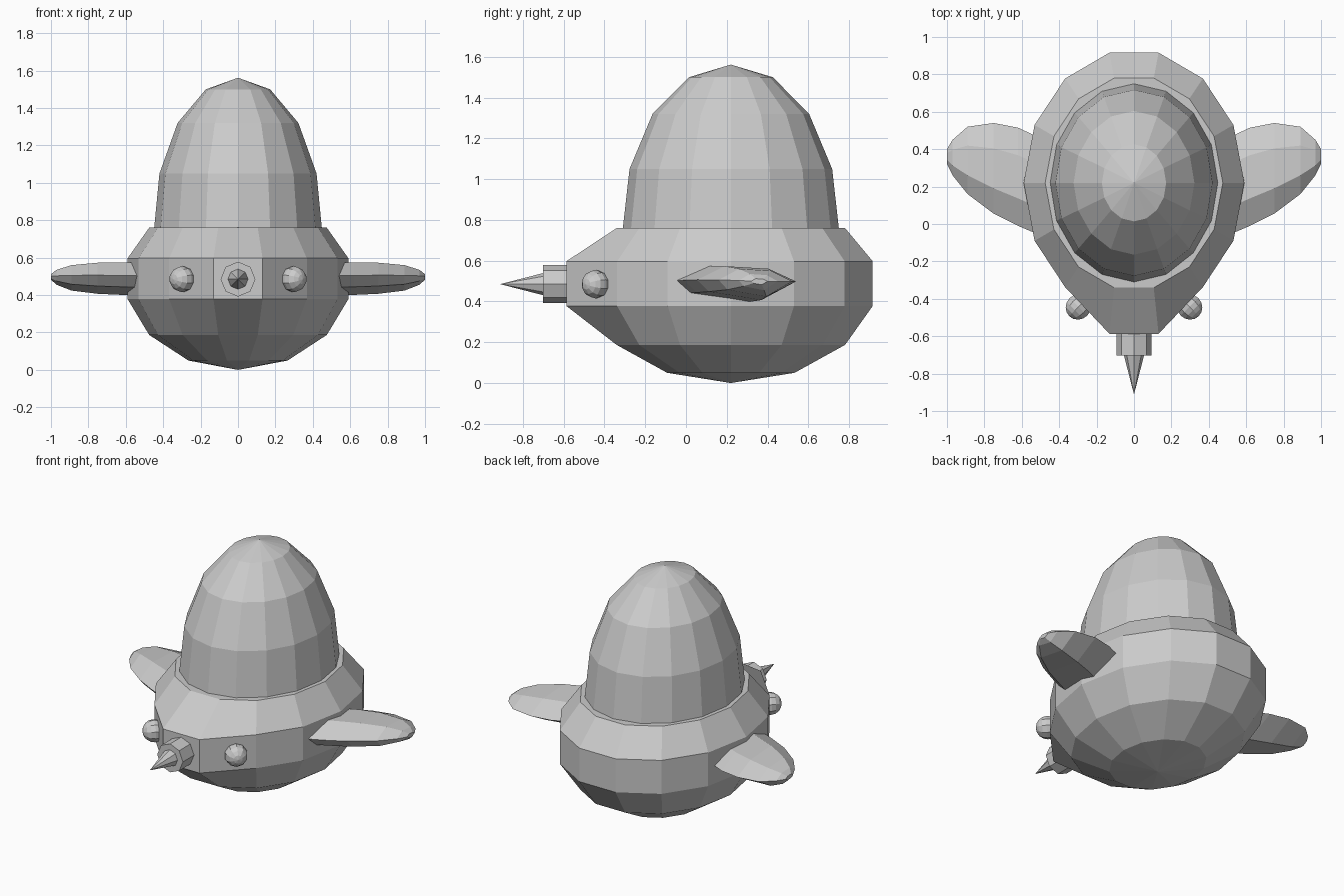
import bpy, bmesh, math
from mathutils import Matrix, Vector

if "Cube" in bpy.data.objects:
    bpy.data.objects.remove(bpy.data.objects["Cube"])

CY = 0.22          # centre of the hull along y
OVAL = 1.21        # hull length / width


def finish(name, bm):
    bmesh.ops.recalc_face_normals(bm, faces=bm.faces)
    me = bpy.data.meshes.new(name)
    bm.to_mesh(me)
    bm.free()
    ob = bpy.data.objects.new(name, me)
    bpy.context.collection.objects.link(ob)
    return ob


def loft(bm, rings):
    """Skin between closed rings of points; single-point rings become poles."""
    vs = [[bm.verts.new(p) for p in r] for r in rings]
    for a, b in zip(vs, vs[1:]):
        n = max(len(a), len(b))
        for i in range(n):
            j = (i + 1) % n
            if len(a) == 1:
                bm.faces.new((a[0], b[i], b[j]))
            elif len(b) == 1:
                bm.faces.new((a[i], a[j], b[0]))
            else:
                bm.faces.new((a[i], a[j], b[j], b[i]))
    for end in (vs[0], vs[-1]):
        if len(end) > 2:
            bm.faces.new(end)
    return vs


def oval_ring(rx, ry, z, n):
    if rx == 0:
        return [(0, CY, z)]
    return [(rx * math.cos(2 * math.pi * i / n),
             CY + ry * math.sin(2 * math.pi * i / n), z) for i in range(n)]


# Hull: 14-sided bowl with a vertical band, drawn out to a prow at the front
bm = bmesh.new()
profile = [(0, 0), (0.265, 0.05), (0.475, 0.187), (0.59, 0.378), (0.59, 0.597), (0.475, 0.76)]
rings = loft(bm, [oval_ring(r, r * OVAL, z, 14) for r, z in profile])
for ring in rings[3:5]:
    for v in ring:
        if v.co.y < -0.42:
            v.co.y = -0.587
finish("hull", bm)

# Dome: 16-sided
bm = bmesh.new()
dome = [(0.45, 0.532, 0.74), (0.42, 0.497, 1.05), (0.323, 0.384, 1.32), (0.172, 0.206, 1.5), (0, 0, 1.562)]
loft(bm, [oval_ring(rx, ry, z, 16) for rx, ry, z in dome])
finish("dome", bm)

# Side fins: flattened six-sided sections swept outward, mirrored
# each station: x, front y, back y, middle z, half thickness
stations = [(0.48, -0.07, 0.45, 0.485, 0.088), (0.62, -0.01, 0.515, 0.487, 0.086),
            (0.75, 0.055, 0.54, 0.49, 0.083), (0.89, 0.16, 0.52, 0.492, 0.068),
            (0.97, 0.26, 0.45, 0.495, 0.04), (1.0, 0.32, 0.40, 0.497, 0.015)]
section = [(0, 0.2), (0.28, 1), (0.72, 0.85), (1, 0.1), (0.65, -1), (0.12, -0.5)]
for name, side in (("right_fin", 1), ("left_fin", -1)):
    bm = bmesh.new()
    loft(bm, [[(side * x, y0 + (y1 - y0) * t, zc + h * s) for t, s in section]
              for x, y0, y1, zc, h in stations])
    finish(name, bm)

# Eyes: small balls with their poles facing out of the band
for name, side in (("right_eye", 1), ("left_eye", -1)):
    bm = bmesh.new()
    turn = Vector((side * 0.7, -0.7, 0)).to_track_quat('Z', 'Y').to_matrix().to_4x4()
    bmesh.ops.create_uvsphere(bm, u_segments=10, v_segments=8, radius=0.07,
                              matrix=Matrix.Translation((side * 0.297, -0.443, 0.485)) @ turn)
    finish(name, bm)


def nose_ring(r, y):
    return [(r * math.cos(i * math.pi / 4), y, 0.485 + r * math.sin(i * math.pi / 4)) for i in range(8)]


# Nose socket and spike: eight-sided
bm = bmesh.new()
loft(bm, [nose_ring(0.093, -0.5), nose_ring(0.093, -0.702)])
finish("nose_socket", bm)
bm = bmesh.new()
loft(bm, [nose_ring(0.057, -0.69), [(0, -0.912, 0.485)]])
finish("nose_spike", bm)
